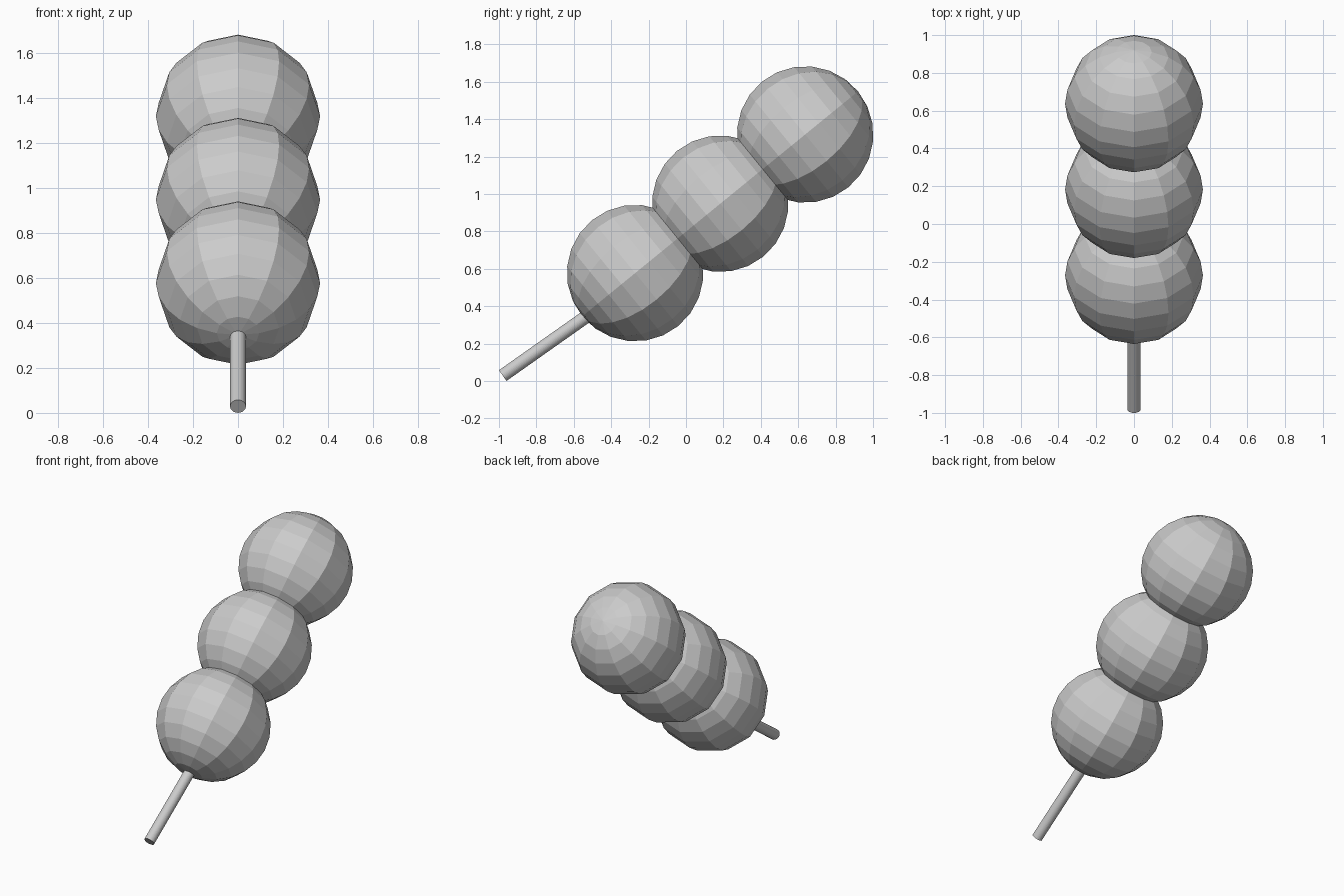
import bpy, math
from mathutils import Vector

if "Cube" in bpy.data.objects:
    bpy.data.objects.remove(bpy.data.objects["Cube"])

# Three faceted dumplings strung along a leaning line
TILT = math.radians(39.2)
R = 0.365
for i, (y, z) in enumerate([(-0.272, 0.577), (0.183, 0.948), (0.637, 1.318)]):
    bpy.ops.mesh.primitive_uv_sphere_add(
        segments=12, ring_count=12, radius=R, location=(0, y, z),
        rotation=(TILT - math.pi / 2, 0, 0))
    bpy.context.object.name = f"dumpling_{i + 1}"

# Thin stick running up through the dumplings
STICK_TILT = math.radians(35.2)
LENGTH = 1.9
direction = Vector((0, math.cos(STICK_TILT), math.sin(STICK_TILT)))
start = Vector((0, -0.98, 0.029))
bpy.ops.mesh.primitive_cylinder_add(
    vertices=32, radius=0.035, depth=LENGTH,
    location=start + direction * LENGTH / 2,
    rotation=(STICK_TILT - math.pi / 2, 0, 0))
bpy.context.object.name = "stick"
